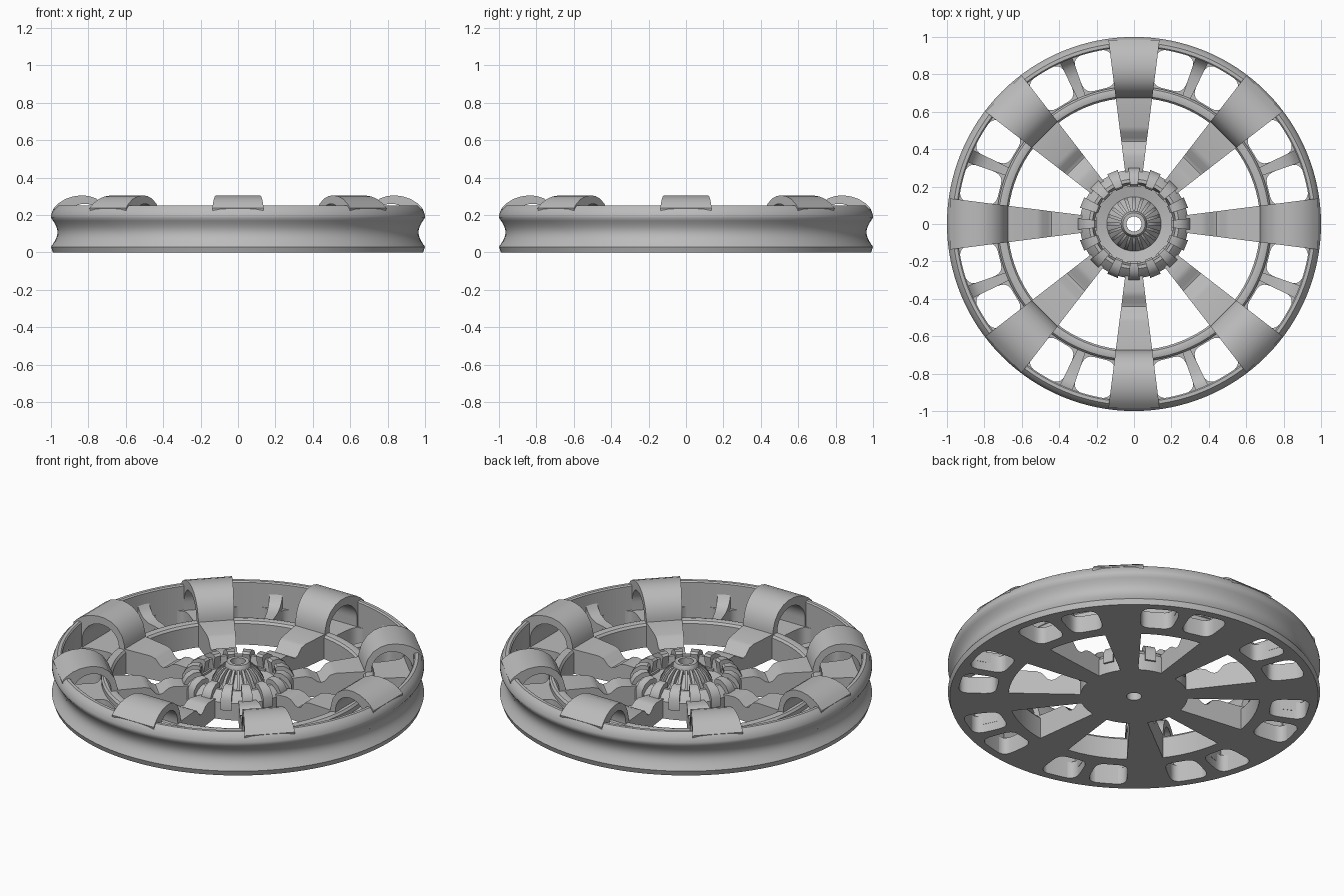
import bpy, bmesh, math
from math import sin, cos, pi, radians

cube = bpy.data.objects.get("Cube")
if cube:
    bpy.data.objects.remove(cube, do_unlink=True)

grey = bpy.data.materials.new("plain_grey")
grey.use_nodes = True
grey.diffuse_color = (0.5, 0.5, 0.5, 1)
grey.node_tree.nodes["Principled BSDF"].inputs["Base Color"].default_value = (0.5, 0.5, 0.5, 1)


def finish(name, bm, angle=35):
    bmesh.ops.remove_doubles(bm, verts=bm.verts, dist=0.0001)
    bmesh.ops.recalc_face_normals(bm, faces=bm.faces)
    mesh = bpy.data.meshes.new(name)
    bm.to_mesh(mesh)
    bm.free()
    mesh.materials.append(grey)
    obj = bpy.data.objects.new(name, mesh)
    bpy.context.collection.objects.link(obj)
    bpy.ops.object.select_all(action='DESELECT')
    obj.select_set(True)
    bpy.context.view_layer.objects.active = obj
    bpy.ops.object.shade_smooth_by_angle(angle=radians(angle))
    return obj


def lathe(name, profile, steps=96):
    """Spin a closed (radius, height) outline around z."""
    bm = bmesh.new()
    rings = [[bm.verts.new((r * cos(2 * pi * i / steps), r * sin(2 * pi * i / steps), z))
              for r, z in profile] for i in range(steps)]
    n = len(profile)
    for i in range(steps):
        a, b = rings[i], rings[(i + 1) % steps]
        for j in range(n):
            k = (j + 1) % n
            bm.faces.new((a[j], b[j], b[k], a[k]))
    return finish(name, bm)


def radial(name, profile, count, width, start=0.0):
    """Repeat a tapered slab with a (radius, height) side outline around z."""
    bm = bmesh.new()
    n = len(profile)
    for i in range(count):
        t = start + 2 * pi * i / count
        sides = []
        for s in (-1, 1):
            sides.append([bm.verts.new((r * cos(t) - s * width(r) * sin(t),
                                        r * sin(t) + s * width(r) * cos(t), z))
                          for r, z in profile])
        a, b = sides
        bm.faces.new(a)
        bm.faces.new(b[::-1])
        for j in range(n):
            k = (j + 1) % n
            bm.faces.new((a[j], b[j], b[k], a[k]))
    return finish(name, bm)


def spoke_width(r):
    return 0.05 + (r - 0.3) * 0.127


# Grooved outer rim
groove = [(1.0 - 0.035 * sin(pi * i / 10), 0.03 + 0.155 * i / 10) for i in range(11)]
lathe("outer_rim", [(0.945, 0), (0.99, 0)] + groove +
      [(1.0, 0.2), (0.988, 0.232), (0.97, 0.25), (0.952, 0.25), (0.945, 0.243)], 128)

# Rounded inner ring
lathe("inner_ring", [(0.675, 0), (0.675, 0.125), (0.685, 0.138), (0.705, 0.143),
                     (0.725, 0.138), (0.735, 0.125), (0.735, 0)])

# Web between the rings, pierced by sixteen rounded windows
curve = bpy.data.curves.new("web_outline", 'CURVE')
curve.dimensions = '2D'
curve.fill_mode = 'BOTH'
curve.extrude = 0.05


def outline(points):
    spline = curve.splines.new('POLY')
    spline.points.add(len(points) - 1)
    for p, (r, t) in zip(spline.points, points):
        p.co = (r * cos(t), r * sin(t), 0, 1)
    spline.use_cyclic_u = True


def rounded(v):
    return math.copysign(abs(v) ** 0.5, v)


for r in (0.96, 0.7):
    outline([(r, 2 * pi * i / 128) for i in range(128)])
for k in range(8):
    for side in (-1, 1):
        mid = radians(45 * k + side * 14)
        outline([(0.845 + 0.103 * rounded(sin(a)), mid + radians(6.6) * rounded(cos(a)))
                 for a in (2 * pi * i / 32 for i in range(32))])
helper = bpy.data.objects.new("web_outline", curve)
bpy.context.collection.objects.link(helper)
bpy.context.view_layer.update()
web_mesh = bpy.data.meshes.new_from_object(
    helper.evaluated_get(bpy.context.evaluated_depsgraph_get()))
bpy.data.objects.remove(helper, do_unlink=True)
bm = bmesh.new()
bm.from_mesh(web_mesh)
bpy.data.meshes.remove(web_mesh)
bmesh.ops.translate(bm, verts=bm.verts, vec=(0, 0, 0.05))
finish("window_web", bm)

# Flared struts midway between the spokes
radial("struts", [(0.72, 0.05), (0.72, 0.12), (0.85, 0.115), (0.9, 0.13), (0.93, 0.155),
                  (0.95, 0.19), (0.95, 0.05)], 8, lambda r: 0.022 + (r - 0.72) * 0.06, pi / 8)

# Wavy spoke bars
radial("spoke_bars", [(0.2, 0), (0.2, 0.1), (0.3, 0.115), (0.36, 0.122), (0.39, 0.115),
                      (0.42, 0.092), (0.44, 0.085), (0.46, 0.092), (0.49, 0.128),
                      (0.52, 0.138), (0.69, 0.145), (0.69, 0)], 8, spoke_width)

# Hollow arches bridging the inner ring and the rim
tunnel = [(0.82 - 0.11 * cos(pi * i / 16), 0.15 + 0.11 * sin(pi * i / 16)) for i in range(17)]
radial("spoke_arches", [(0.95, 0.09), (0.985, 0.237), (0.96, 0.262), (0.925, 0.285),
                        (0.885, 0.299), (0.84, 0.305), (0.8, 0.302), (0.76, 0.289),
                        (0.72, 0.26), (0.69, 0.215), (0.675, 0.16), (0.675, 0.09),
                        (0.71, 0.09)] + tunnel + [(0.93, 0.09)], 8, spoke_width)

# Stepped hub with a centre bore
lathe("hub", [(0.04, 0), (0.29, 0), (0.29, 0.1), (0.27, 0.128), (0.24, 0.15), (0.222, 0.15),
              (0.21, 0.09), (0.145, 0.075), (0.13, 0.1), (0.07, 0.17), (0.07, 0.2),
              (0.06, 0.218), (0.04, 0.218)], 64)

# Crown teeth around the hub and fins on its central cone
radial("crown_teeth", [(0.215, 0.06), (0.2, 0.165), (0.21, 0.177), (0.245, 0.177),
                       (0.28, 0.155), (0.3, 0.12), (0.3, 0.06)], 16,
       lambda r: 0.02 + (r - 0.2) * 0.1)
radial("cone_fins", [(0.06, 0.07), (0.065, 0.195), (0.085, 0.19), (0.115, 0.16),
                     (0.14, 0.115), (0.145, 0.07)], 20, lambda r: 0.006 + (r - 0.06) * 0.04)
